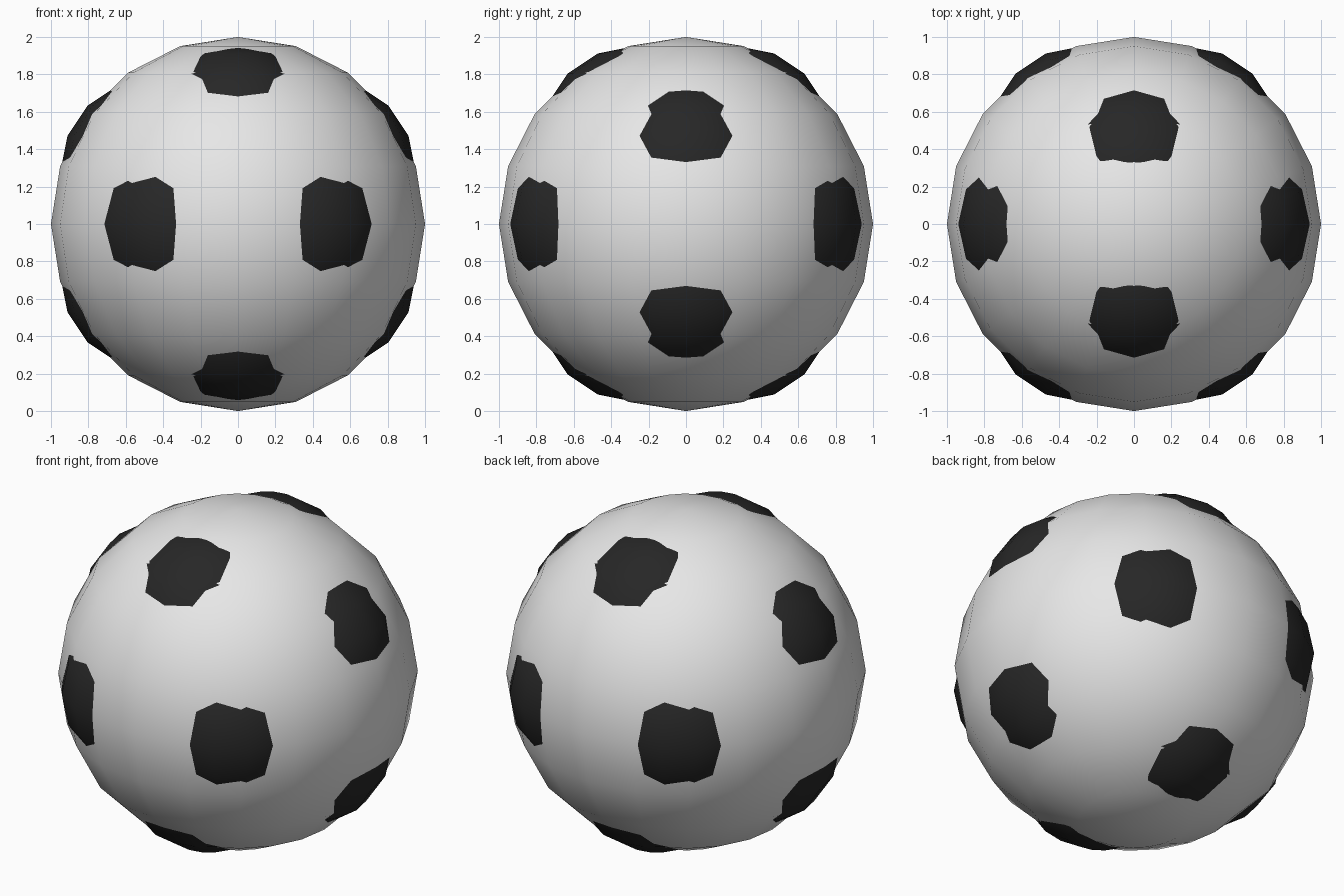
import bpy
from mathutils import Vector

cube = bpy.data.objects.get("Cube")
if cube:
    bpy.data.objects.remove(cube, do_unlink=True)


def make_material(name, value):
    mat = bpy.data.materials.new(name)
    mat.use_nodes = True
    color = (value, value, value, 1.0)
    mat.diffuse_color = color
    mat.node_tree.nodes["Principled BSDF"].inputs["Base Color"].default_value = color
    return mat


def add_sphere(name, radius, segments, center, mat):
    bpy.ops.mesh.primitive_uv_sphere_add(
        radius=radius, segments=segments, ring_count=segments // 2, location=center)
    obj = bpy.context.object
    obj.name = name
    obj.data.materials.append(mat)
    bpy.ops.object.shade_smooth()
    return obj


white = make_material("white", 0.8)
black = make_material("black", 0.02)
middle = Vector((0, 0, 1))

# Main ball
add_sphere("ball", 1.0, 20, middle, white)

# Twelve dark patches: smaller spheres that break through the ball's surface,
# placed at the corners of three crossed rectangles
NEAR, FAR = 0.28, 0.45
for axis in range(3):
    for a in (-1, 1):
        for b in (-1, 1):
            offset = Vector((0, 0, 0))
            offset[axis] = a * NEAR
            offset[(axis + 1) % 3] = b * FAR
            add_sphere("patch", 0.5, 16, middle + offset, black)
